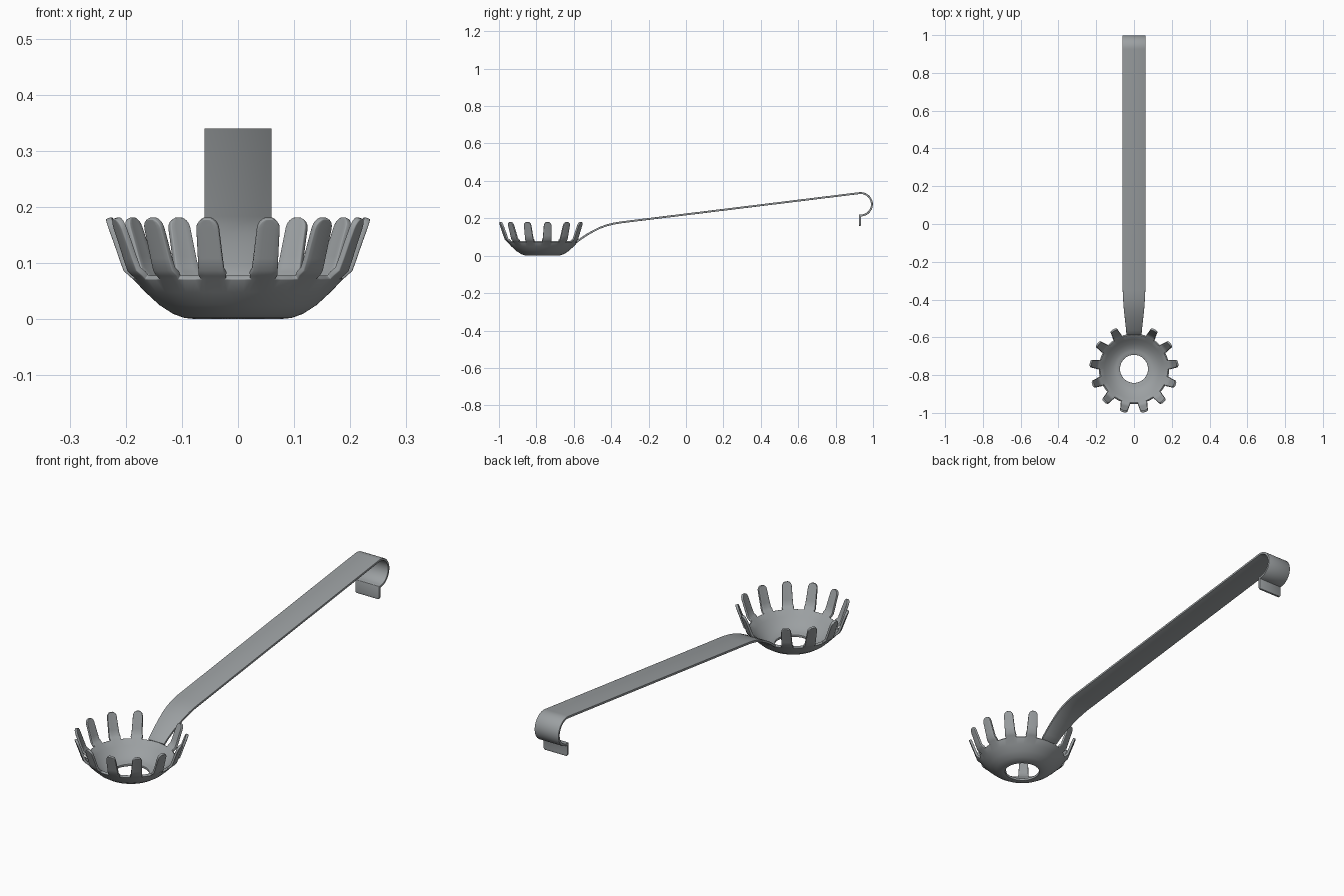
import bpy, bmesh, math

if "Cube" in bpy.data.objects:
    bpy.data.objects.remove(bpy.data.objects["Cube"])

CY = -0.767          # bowl centre in y
N, SUB = 13, 8       # tooth positions, rim segments per position

steel = bpy.data.materials.new("brushed steel grey")
steel.diffuse_color = (0.33, 0.35, 0.36, 1)
steel.use_nodes = True
steel.node_tree.nodes["Principled BSDF"].inputs["Base Color"].default_value = steel.diffuse_color


def finish(name, bm, thickness, offset, bevel):
    """Turn a sheet into a solid, smooth-shaded part."""
    me = bpy.data.meshes.new(name)
    bm.to_mesh(me)
    bm.free()
    ob = bpy.data.objects.new(name, me)
    bpy.context.collection.objects.link(ob)
    me.materials.append(steel)
    s = ob.modifiers.new("thickness", 'SOLIDIFY')
    s.thickness, s.offset, s.use_even_offset = thickness, offset, True
    b = ob.modifiers.new("soft edges", 'BEVEL')
    b.width, b.segments, b.limit_method = bevel, 2, 'ANGLE'
    b.angle_limit = math.radians(50)
    bpy.ops.object.select_all(action='DESELECT')
    ob.select_set(True)
    bpy.context.view_layer.objects.active = ob
    bpy.ops.object.shade_smooth_by_angle(angle=math.radians(35))
    return ob


# Bowl: turned profile with an open hole in the bottom
bm = bmesh.new()
profile = [(0.075, 0.0), (0.095, 0.002), (0.115, 0.009), (0.14, 0.025),
           (0.165, 0.048), (0.187, 0.071)]
M = N * SUB


def polar(r, a, z):
    return bm.verts.new((r * math.sin(a), CY + r * math.cos(a), z))


# angle measured from the handle (+y); a negative step keeps it counter-clockwise
rings = [[polar(r, -math.tau * i / M, z) for i in range(M)] for r, z in profile]
for lo, hi in zip(rings, rings[1:]):
    for i in range(M):
        j = (i + 1) % M
        bm.faces.new((lo[i], lo[j], hi[j], hi[i]))

# Teeth: every position but the handle's, grown from the rim with a round tip
rows = [(0.194, 0.077, 0.0255), (0.204, 0.086, 0.0235), (0.212, 0.108, 0.0225),
        (0.221, 0.134, 0.0215), (0.2305, 0.160, 0.0205)]
for s in (0.35, 0.65, 0.85, 0.96):
    rows.append((0.2305 + 0.0065 * s, 0.160 + 0.019 * s,
                 0.0205 * math.sqrt(1 - s * s)))
for k in range(1, N):
    prev = [rings[-1][(k * SUB + d) % M] for d in range(-2, 3)]
    for r, z, w in rows:
        cur = [polar(r, -math.tau * k / N - w * d / 2 / r, z) for d in range(-2, 3)]
        for d in range(4):
            bm.faces.new((prev[d], prev[d + 1], cur[d + 1], cur[d]))
        prev = cur
finish("toothed_bowl", bm, 0.011, -1, 0.0022)

# Handle: flat strip swept along a side path (y, z, half width)
path = [(-0.584, 0.074, 0.040), (-0.56, 0.092, 0.042), (-0.53, 0.112, 0.045),
        (-0.495, 0.132, 0.049), (-0.46, 0.149, 0.053), (-0.425, 0.162, 0.056),
        (-0.39, 0.171, 0.058), (-0.35, 0.178, 0.06)]
# Hook: half-turn at the far end, then a short tab pointing down
for i in range(19):
    a = math.radians(97 - i * 10)
    path.append((0.934 + 0.06 * math.cos(a), 0.275 + 0.06 * math.sin(a), 0.06))
path += [(0.930, 0.215, 0.06), (0.930, 0.169, 0.06), (0.930, 0.163, 0.058),
         (0.930, 0.160, 0.054)]
bm = bmesh.new()
prev = None
for y, z, w in path:
    cur = [bm.verts.new((x, y, z)) for x in (-w, w)]
    if prev:
        bm.faces.new((prev[0], prev[1], cur[1], cur[0]))
    prev = cur
finish("hooked_handle", bm, 0.010, 0, 0.0015)
